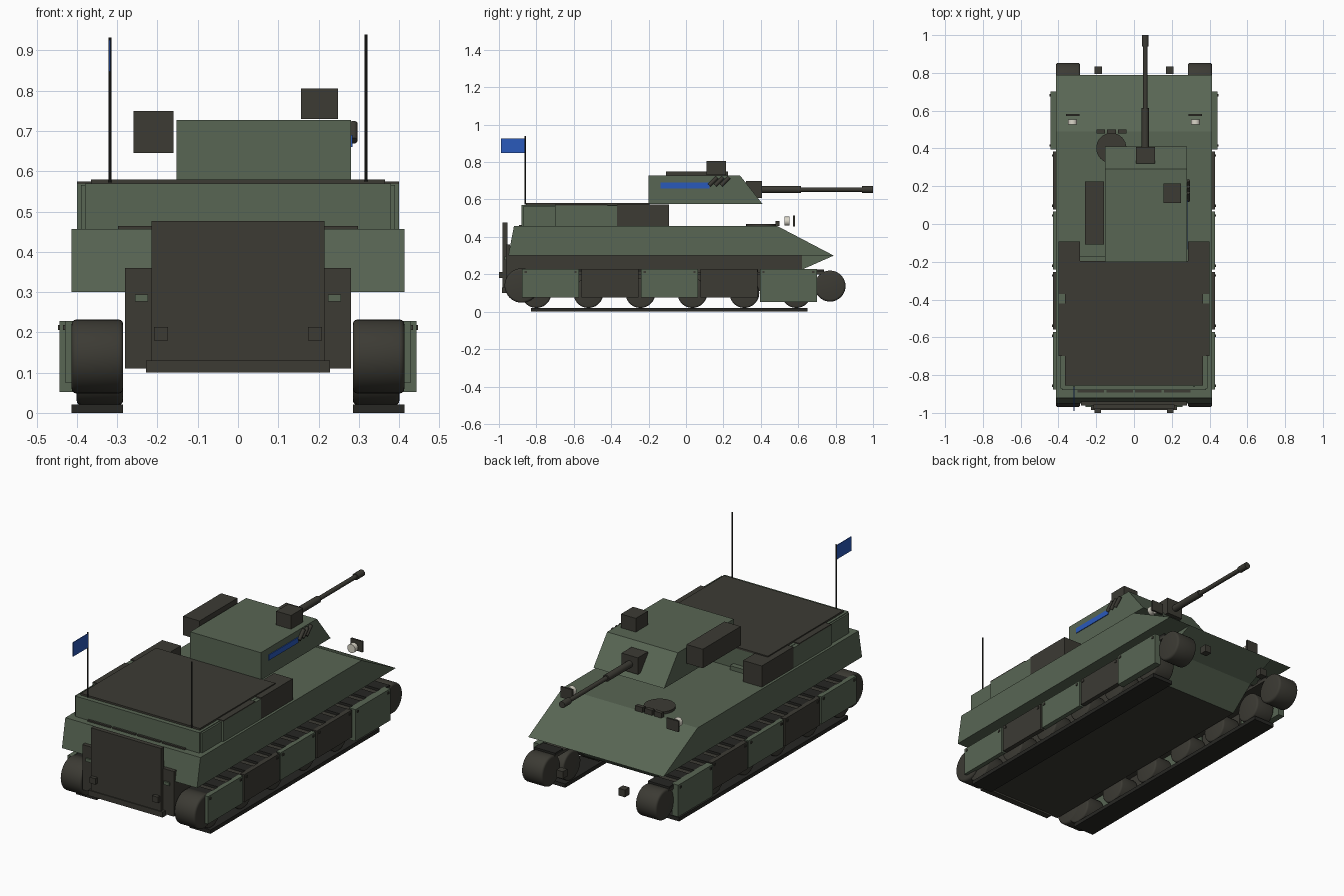
import bpy, bmesh
from math import radians
from mathutils import Matrix, Vector

old = bpy.data.objects.get("Cube")
if old:
    bpy.data.objects.remove(old, do_unlink=True)


def material(name, r, g, b):
    m = bpy.data.materials.new(name)
    m.use_nodes = True
    m.diffuse_color = (r, g, b, 1)
    bsdf = m.node_tree.nodes["Principled BSDF"]
    bsdf.inputs["Base Color"].default_value = (r, g, b, 1)
    bsdf.inputs["Roughness"].default_value = 0.8
    return m


GREEN = material("olive green", 0.098, 0.132, 0.088)
DARK = material("dark grey", 0.045, 0.043, 0.034)
BLACK = material("near black", 0.02, 0.02, 0.017)
BLUE = material("blue", 0.023, 0.1, 0.5)
LAMP = material("lamp white", 0.7, 0.67, 0.58)


def finish(name, bm, mat, smooth=False):
    bmesh.ops.recalc_face_normals(bm, faces=bm.faces)
    mesh = bpy.data.meshes.new(name)
    bm.to_mesh(mesh)
    bm.free()
    mesh.materials.append(mat)
    ob = bpy.data.objects.new(name, mesh)
    bpy.context.collection.objects.link(ob)
    if smooth:
        bpy.ops.object.select_all(action='DESELECT')
        ob.select_set(True)
        bpy.context.view_layer.objects.active = ob
        bpy.ops.object.shade_smooth_by_angle(angle=radians(40))
    return ob


def box(name, xs, ys, zs, mat, tilt=0):
    """Box given by its extents; tilt turns it about x."""
    lo, hi = Vector((xs[0], ys[0], zs[0])), Vector((xs[1], ys[1], zs[1]))
    bm = bmesh.new()
    bmesh.ops.create_cube(bm, size=1)
    bmesh.ops.scale(bm, vec=hi - lo, verts=bm.verts)
    bmesh.ops.rotate(bm, matrix=Matrix.Rotation(tilt, 3, 'X'), verts=bm.verts)
    bmesh.ops.translate(bm, vec=(lo + hi) / 2, verts=bm.verts)
    return finish(name, bm, mat)


def pair(name, xs, ys, zs, mat):
    box("left_" + name, xs, ys, zs, mat)
    box("right_" + name, (-xs[1], -xs[0]), ys, zs, mat)


def prism(name, profile, x0, x1, mat):
    """Side profile in (y, z) extruded across x."""
    bm = bmesh.new()
    face = bm.faces.new([bm.verts.new((x0, y, z)) for y, z in profile])
    ext = bmesh.ops.extrude_face_region(bm, geom=[face])
    moved = [v for v in ext["geom"] if isinstance(v, bmesh.types.BMVert)]
    bmesh.ops.translate(bm, vec=(x1 - x0, 0, 0), verts=moved)
    return finish(name, bm, mat)


def rod(name, center, radius, length, axis, mat, sides=24, bevel=0):
    bm = bmesh.new()
    bmesh.ops.create_cone(bm, cap_ends=True, segments=sides, radius1=radius,
                          radius2=radius, depth=length)
    if bevel:
        rims = [e for e in bm.edges if abs(e.verts[0].co.z - e.verts[1].co.z) < 1e-5]
        bmesh.ops.bevel(bm, geom=rims, offset=bevel, segments=3, profile=0.5, affect='EDGES')
    turn = Vector((0, 0, 1)).rotation_difference(Vector(axis)).to_matrix()
    bmesh.ops.rotate(bm, matrix=turn, verts=bm.verts)
    bmesh.ops.translate(bm, vec=center, verts=bm.verts)
    return finish(name, bm, mat, True)


X, Y, Z = (1, 0, 0), (0, 1, 0), (0, 0, 1)

# Hull: wide upper body, narrow belly, green nose
prism("upper_hull", [(-.95, .3), (-.92, .457), (.49, .457), (.79, .3)], -.414, .414, GREEN)
belly = prism("lower_hull", [(-.955, .11), (.48, .11), (.62, .225), (.62, .3), (-.955, .3)],
              -.28, .28, DARK)
belly.data.materials.append(GREEN)
for f in belly.data.polygons:
    f.material_index = int(f.normal.y > .3)
prism("nose_wedge", [(.62, .3), (.79, .3), (.62, .225)], -.28, .28, GREEN)

# Rear ramp and fittings
box("rear_plate", (-.28, .28), (-.962, -.94), (.11, .36), DARK)
box("rear_ramp", (-.215, .215), (-.98, -.955), (.12, .477), DARK)
box("ramp_sill", (-.228, .228), (-.985, -.95), (.1, .13), DARK)
pair("ramp_hinge", (.174, .209), (-1, -.98), (.18, .213), DARK)
pair("tail_lamp", (.223, .256), (-.97, -.96), (.276, .294), GREEN)
pair("tow_hook", (.17, .21), (.795, .835), (.15, .19), DARK)

# Raised rear deck with bins along its sides
box("rear_deck", (-.38, .38), (-.88, -.2), (.455, .57), GREEN)
box("deck_lid", (-.365, .365), (-.855, -.195), (.57, .58), DARK)
pair("dark_bin", (.285, .4), (-.37, -.092), (.457, .574), DARK)
pair("green_bin", (.365, .4), (-.7, -.37), (.457, .568), GREEN)
pair("bin_lid", (.36, .4), (-.7, -.42), (.568, .574), DARK)
pair("deck_corner", (.365, .39), (-.87, -.7), (.457, .566), GREEN)
for i in range(4):
    x = -.228 + i * .152
    box(f"rear_grille_{i + 1}", (x - .07, x + .07), (-.892, -.88), (.455, .464), DARK)

# Aerials and flag
rod("flag_pole", (-.318, -.86, .752), .004, .36, Z, BLACK, 8)
rod("aerial", (.318, -.86, .757), .004, .365, Z, BLACK, 8)
box("flag", (-.32, -.316), (-.99, -.86), (.848, .926), BLUE)

# Turret and gun
prism("turret", [(-.2, .575), (-.2, .727), (.29, .727), (.41, .575)], -.153, .28, GREEN)
box("turret_side_bin", (-.26, -.16), (-.108, .224), (.645, .75), DARK)
box("turret_bin_bracket", (-.29, -.15), (-.2, -.17), (.455, .48), GREEN)
box("sight", (.157, .248), (.11, .215), (.73, .806), DARK)
box("turret_stripe", (.279, .284), (-.135, .125), (.66, .69), BLUE)
box("mantlet", (.01, .11), (.32, .407), (.608, .7), DARK)
rod("gun_sleeve", (.06, .5, .653), .019, .23, Y, DARK, 16)
rod("gun_barrel", (.06, .78, .653), .012, .36, Y, DARK, 16)
rod("muzzle", (.06, .97, .653), .018, .06, Y, DARK, 16)
for i in range(3):
    rod(f"smoke_tube_{i + 1}", (.287, .145 + i * .032, .697), .01, .06, (0, .7, .7), DARK, 12)

# Driver hatch, periscopes and headlamps
rod("driver_hatch", (-.12, .402, .463), .08, .014, Z, DARK, 32)
for i in range(3):
    x = -.176 + i * .057
    box(f"periscope_{i + 1}", (x - .023, x + .023), (.478, .5), (.457, .485), DARK)
for side, s in (("left", 1), ("right", -1)):
    rod(side + "_headlamp", (s * .325, .54, .484), .024, .027, Y, LAMP, 20)
    box(side + "_lamp_guard", (s * .325 - .036, s * .325 + .036),
        (.573, .583), (.455, .515), DARK)

# Running gear
for side, s in (("left", 1), ("right", -1)):
    cx = s * .349
    rod(side + "_rear_drum", (cx, -.878, .14), .092, .128, X, DARK, 32, .012)
    rod(side + "_front_drum", (cx, .77, .137), .083, .128, X, DARK, 32, .012)
    for i in range(6):
        rod(f"{side}_road_wheel_{i + 1}", (s * .343, -.8 + i * .278, .1), .08, .115, X, DARK, 28, .01)
    xs = (cx - .064, cx + .064)
    box(side + "_lower_track", xs, (-.83, .65), (0, .021), BLACK)
    box(side + "_upper_track", xs, (-.86, .74), (.198, .212), DARK)
    for i in range(14):
        y = -.83 + i * .118
        box(f"{side}_track_pad_{i + 1}", xs, (y - .035, y + .035), (.212, .225), BLACK)

# Side skirts in alternating colours; the foremost hangs wider and lower
for i in range(5):
    y = -.877 + i * .318
    front = i == 4
    pair(f"skirt_{i + 1}", (.405, .443 if front else .43), (y, y + .306),
         (.052 if front else .076, .228), DARK if i % 2 else GREEN)
    for k in (.02, .286):
        pair(f"skirt_bolt_{i + 1}", (.43, .447 if front else .434),
             (y + k - .006, y + k + .006), (.206, .218), DARK)
